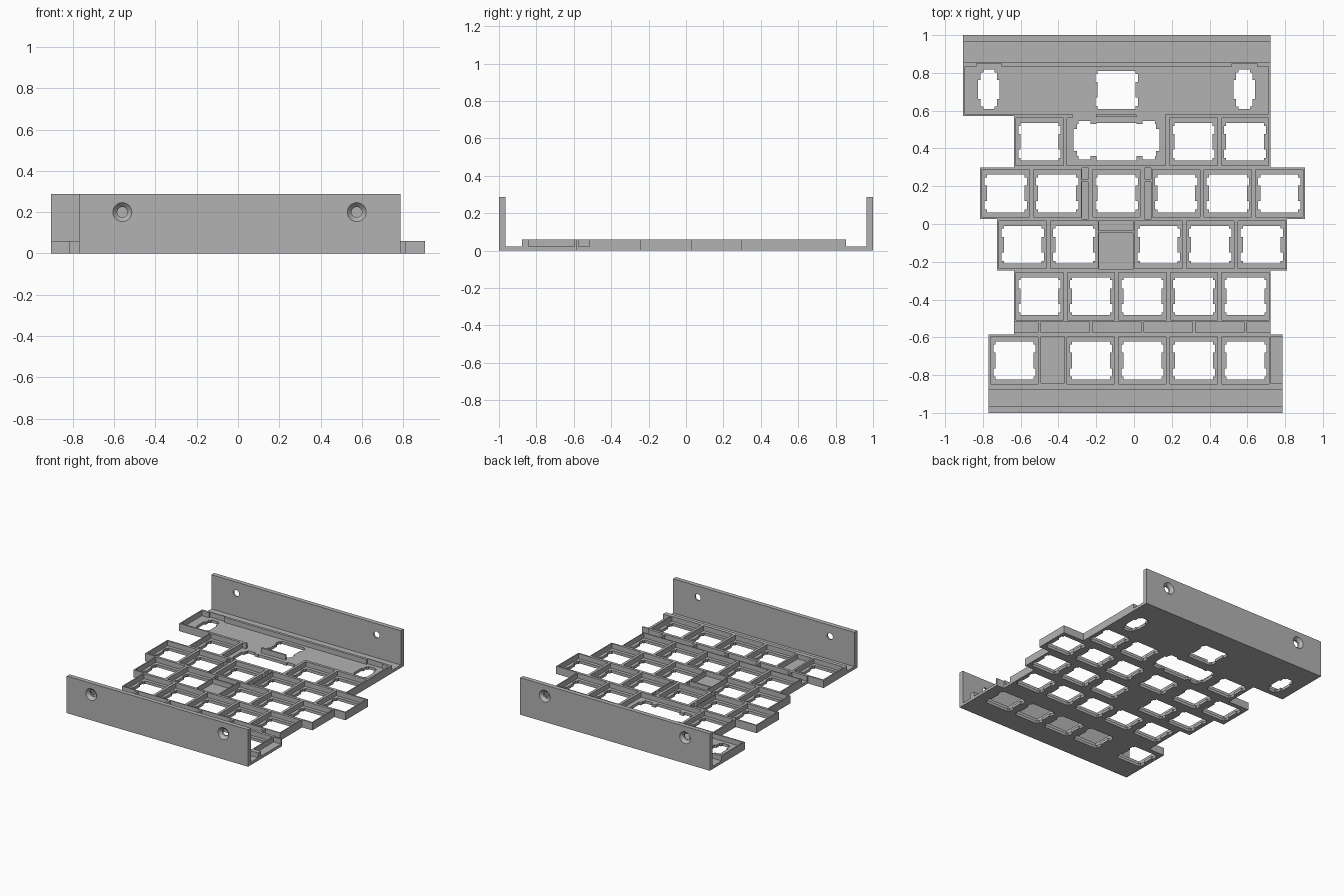
import bpy
import bmesh
from mathutils import Matrix, Vector

PITCH = 0.2725          # key spacing
HALF = PITCH / 2
RIM = 0.0107            # half of the wall between two keys
LEVELS = (0.0, 0.0215, 0.06)
WALL_TOP = 0.287
WALL_THICK = 0.035
EMPTY, FLOOR, RAISED = 0, 1, 2

if "Cube" in bpy.data.objects:
    bpy.data.objects.remove(bpy.data.objects["Cube"], do_unlink=True)

grey = bpy.data.materials.new("plain grey")
grey.use_nodes = True
grey_value = (0.45, 0.45, 0.45, 1)
grey.diffuse_color = grey_value
grey.node_tree.nodes["Principled BSDF"].inputs["Base Color"].default_value = grey_value

patches = []            # rectangles painted in order: x0, x1, y0, y1, level


def paint(level, x0, x1, y0, y1):
    patches.append((round(x0, 3), round(x1, 3), round(y0, 3), round(y1, 3), level))


def paint_centred(level, x, y, half_x, half_y):
    paint(level, x - half_x, x + half_x, y - half_y, y + half_y)


def make_object(name, bm):
    mesh = bpy.data.meshes.new(name)
    bm.to_mesh(mesh)
    bm.free()
    obj = bpy.data.objects.new(name, mesh)
    bpy.context.collection.objects.link(obj)
    mesh.materials.append(grey)
    return obj


def switch_hole(x, y):
    """Square opening with two clip notches on each side."""
    paint_centred(EMPTY, x, y, 0.1, 0.1)
    for side in (-1, 1):
        paint_centred(EMPTY, x, y + side * 0.063, 0.112, 0.022)


def key(x, y):
    paint_centred(FLOOR, x, y, HALF - RIM, HALF - RIM)
    switch_hole(x, y)


# rows of keys: centre y, outer left, outer right, key centre xs
def run(first, count):
    return [first + i * PITCH for i in range(count)]


rows = [
    (0.435, -0.636, 0.723, run(-0.5, 1) + run(0.315, 2)),
    (0.1625, -0.815, 0.905, run(-0.679, 2) + [-0.0925] + run(0.224, 3)),
    (-0.11, -0.725, 0.81, run(-0.589, 2) + run(0.131, 3)),
    (-0.3825, -0.636, 0.723, run(-0.5, 5)),
    (-0.7225, -0.77, 0.787, [-0.633] + run(-0.228, 4)),
]

# plate outline, low strips beside the end walls, raised body
paint(FLOOR, -0.905, 0.723, 0.855, 1 - WALL_THICK)
paint(RAISED, -0.905, 0.723, 0.571, 0.855)
paint(FLOOR, -0.77, 0.787, WALL_THICK - 1, -0.877)
paint(RAISED, -0.77, 0.787, -0.877, -0.587)
paint(RAISED, -0.636, 0.723, -0.587, -0.5)
for y, left, right, _ in rows:
    paint(RAISED, left, right, y - HALF, y + HALF)

# rear tray with deeper pockets behind the two narrow openings
paint(FLOOR, -0.895, 0.712, 0.582, 0.835)
for x in (-0.768, 0.585):
    paint_centred(FLOOR, x, 0.8, 0.066, 0.049)

# wide key pocket, open to the rear tray except for a short rib
paint(FLOOR, -0.354, 0.168, 0.31, 0.56)
paint(FLOOR, -0.325, 0.168, 0.55, 0.6)
paint(RAISED, -0.2, 0.012, 0.566, 0.58)

# ordinary keys
for y, _, _, columns in rows:
    for x in columns:
        key(x, y)

# wide opening with lobes on both sides
WIDE_X, WIDE_Y = -0.0925, 0.435
paint_centred(EMPTY, WIDE_X, WIDE_Y, 0.105, 0.1)
paint_centred(EMPTY, WIDE_X, WIDE_Y + 0.01, 0.21, 0.085)
for side in (-1, 1):
    paint_centred(EMPTY, WIDE_X + side * 0.17, WIDE_Y + 0.008, 0.033, 0.102)
    paint_centred(EMPTY, WIDE_X + side * 0.2, WIDE_Y + 0.01, 0.026, 0.058)

# openings in the rear tray
switch_hole(WIDE_X, 0.71)
for x in (-0.768, 0.583):
    paint_centred(EMPTY, x, 0.713, 0.03, 0.104)
    paint_centred(EMPTY, x, 0.713, 0.044, 0.09)
    paint_centred(EMPTY, x, 0.713, 0.057, 0.05)

# closed spacer pockets between keys
for x in (-0.258, 0.073):
    paint_centred(FLOOR, x, 0.267, 0.018, 0.029)
    paint_centred(FLOOR, x, 0.124, 0.018, 0.098)
paint(FLOOR, -0.186, -0.005, -0.035, 0.018)
paint(FLOOR, -0.186, -0.005, -0.241, -0.048)
paint(FLOOR, -0.492, -0.369, -0.842, -0.596)
paint(FLOOR, 0.723, 0.787, -0.842, -0.596)

# strip of shallow pockets, open at both ends
paint(FLOOR, -0.636, 0.723, -0.575, -0.516)
for x in run(-0.5, 5):
    paint_centred(RAISED, x, -0.545, 0.008, 0.035)


def build_plate(name):
    """Turn the painted rectangles into one closed stepped solid."""
    xs = sorted({v for p in patches for v in p[:2]})
    ys = sorted({v for p in patches for v in p[2:4]})
    level = {}
    for x0, x1, y0, y1, value in patches:
        for i in range(xs.index(x0), xs.index(x1)):
            for j in range(ys.index(y0), ys.index(y1)):
                level[i, j] = value
    bm = bmesh.new()
    cache = {}

    def vert(i, j, k):
        if (i, j, k) not in cache:
            cache[i, j, k] = bm.verts.new((xs[i], ys[j], LEVELS[k]))
        return cache[i, j, k]

    def quad(*corners):
        bm.faces.new([vert(*c) for c in corners])

    for (i, j), top in level.items():
        if top == EMPTY:
            continue
        ring = [(i, j), (i + 1, j), (i + 1, j + 1), (i, j + 1)]
        quad(*[(a, b, top) for a, b in ring])
        quad(*[(a, b, 0) for a, b in reversed(ring)])
        neighbours = [(i, j - 1), (i + 1, j), (i, j + 1), (i - 1, j)]
        for n, other in enumerate(neighbours):
            a, b = ring[n], ring[(n + 1) % 4]
            for k in range(level.get(other, EMPTY), top):
                quad((*a, k), (*b, k), (*b, k + 1), (*a, k + 1))
    bmesh.ops.dissolve_limit(bm, angle_limit=0.01, verts=bm.verts, edges=bm.edges)
    return make_object(name, bm)


build_plate("key_plate")


def end_wall(name, left, right, side, holes):
    """Upright wall with countersunk screw holes on its outer face."""
    bm = bmesh.new()
    bmesh.ops.create_cube(bm, size=1)
    bmesh.ops.scale(bm, vec=(right - left, WALL_THICK, WALL_TOP), verts=bm.verts)
    middle = Vector(((left + right) / 2, side * (1 - WALL_THICK / 2), WALL_TOP / 2))
    bmesh.ops.translate(bm, vec=middle, verts=bm.verts)
    wall = make_object(name, bm)
    cutter = bmesh.new()
    for x in holes:
        # shaft and cone as one turned profile: radius, distance from centre
        profile = [(0.025, 0.94), (0.025, 0.978), (0.046, 1.0), (0.046, 1.02)]
        spin = [cutter.verts.new((x + r, side * y, 0.2)) for r, y in profile]
        edges = [cutter.edges.new(pair) for pair in zip(spin, spin[1:])]
        bmesh.ops.spin(cutter, geom=spin + edges, cent=(x, 0, 0.2), axis=(0, 1, 0),
                       angle=6.283185, steps=32, use_merge=True)
    bmesh.ops.remove_doubles(cutter, verts=cutter.verts, dist=0.0001)
    bmesh.ops.holes_fill(cutter, edges=cutter.edges, sides=0)
    bmesh.ops.recalc_face_normals(cutter, faces=cutter.faces)
    tool = make_object(name + "_cutter", cutter)
    tool.hide_render = True
    tool.hide_viewport = True
    cut = wall.modifiers.new("screw holes", "BOOLEAN")
    cut.operation = "DIFFERENCE"
    cut.solver = "EXACT"
    cut.object = tool


end_wall("front_wall", -0.77, 0.787, -1, (-0.56, 0.575))
end_wall("back_wall", -0.905, 0.723, 1, (-0.692, 0.513))
